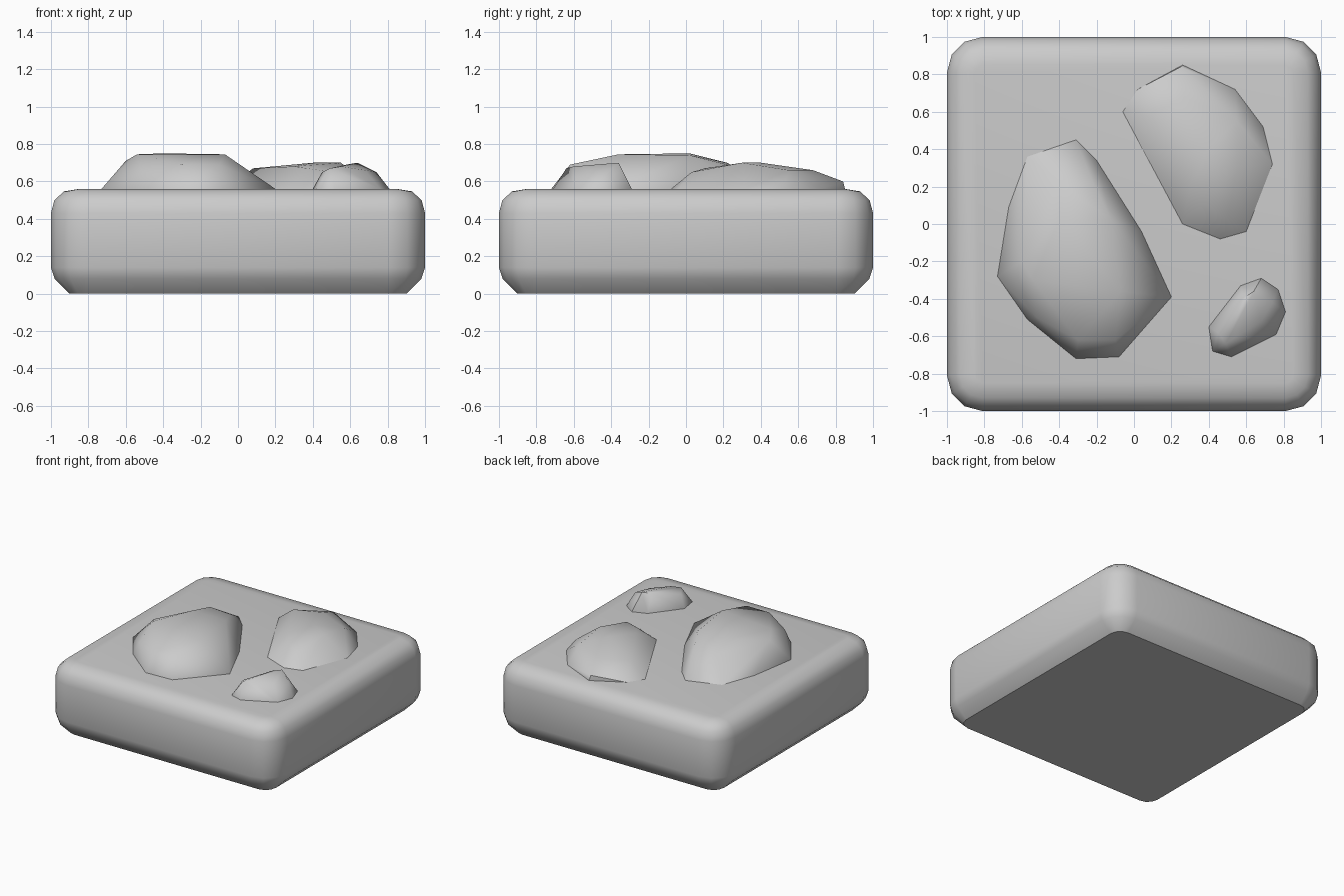
import bpy, bmesh, math

cube = bpy.data.objects.get("Cube")
if cube:
    bpy.data.objects.remove(cube, do_unlink=True)

stone = bpy.data.materials.new("stone grey")
stone.use_nodes = True
grey = (0.6, 0.6, 0.6, 1)
stone.diffuse_color = grey
stone.node_tree.nodes["Principled BSDF"].inputs["Base Color"].default_value = grey


def finish(name, bm, angle):
    bmesh.ops.recalc_face_normals(bm, faces=bm.faces)
    mesh = bpy.data.meshes.new(name)
    bm.to_mesh(mesh)
    bm.free()
    mesh.materials.append(stone)
    ob = bpy.data.objects.new(name, mesh)
    bpy.context.collection.objects.link(ob)
    bpy.ops.object.select_all(action='DESELECT')
    ob.select_set(True)
    bpy.context.view_layer.objects.active = ob
    bpy.ops.object.shade_smooth_by_angle(angle=math.radians(angle))


def rounded_square(bm, inset, z, radius=0.19, steps=3):
    """One ring of the block: a square with rounded corners."""
    r = max(radius - inset, 0.005)
    c = 1 - inset - r
    ring = []
    for k in range(4):
        sx, sy = ((1, 1), (-1, 1), (-1, -1), (1, -1))[k]
        for i in range(steps + 1):
            a = math.pi / 2 * (k + i / steps)
            ring.append(bm.verts.new((sx * c + r * math.cos(a), sy * c + r * math.sin(a), z)))
    return ring


# Block: stacked rings with a round top edge and a cut-off round underside
bm = bmesh.new()
profile = [(0.1, 0), (0.02, 0.08), (0, 0.14), (0, 0.43), (0.018, 0.5), (0.07, 0.547), (0.15, 0.56)]
rings = [rounded_square(bm, d, z) for d, z in profile]
for low, high in zip(rings, rings[1:]):
    n = len(low)
    for i in range(n):
        j = (i + 1) % n
        bm.faces.new((low[i], low[j], high[j], high[i]))
bm.faces.new(rings[0])
bm.faces.new(rings[-1])
finish("base_block", bm, 40)

TOP = 0.56


def rock(name, outline, crown):
    """Faceted stone: hull of a ground outline sunk into the block and some crown points."""
    bm = bmesh.new()
    for x, y in outline:
        bm.verts.new((x, y, TOP))
        bm.verts.new((x, y, TOP - 0.05))
    for p in crown:
        bm.verts.new(p)
    hull = bmesh.ops.convex_hull(bm, input=bm.verts)
    spare = [v for v in hull["geom_interior"] + hull["geom_unused"] if isinstance(v, bmesh.types.BMVert)]
    bmesh.ops.delete(bm, geom=list(set(spare)), context='VERTS')
    finish(name, bm, 45)


# Stones
rock("large_stone",
     [(-.57, .36), (-.67, .09), (-.73, -.28), (-.57, -.51), (-.31, -.72), (-.08, -.71),
      (.2, -.39), (.04, -.04), (-.2, .34), (-.31, .45)],
     [(-.54, -.3, .745), (-.07, -.36, .745), (-.4, .02, .75), (-.12, .02, .74), (-.6, -.2, .71),
      (-.3, -.62, .69), (-.1, -.62, .69), (-.4, .22, .7), (-.22, .22, .69), (-.52, -.5, .66)])

rock("middle_stone",
     [(-.06, .6), (.02, .72), (.26, .85), (.54, .72), (.69, .52), (.74, .32), (.6, -.04),
      (.46, -.08), (.26, 0)],
     [(.08, .58, .67), (.27, .68, .66), (.3, .2, .68), (.55, .3, .7), (.4, .4, .7),
      (.5, .03, .65), (.25, .84, .6), (.55, .55, .66), (.37, .1, .67)])

rock("small_stone",
     [(.4, -.55), (.42, -.68), (.52, -.71), (.76, -.59), (.81, -.47), (.77, -.35),
      (.68, -.29), (.57, -.33)],
     [(.45, -.58, .65), (.49, -.64, .67), (.64, -.36, .7), (.58, -.4, .69), (.74, -.42, .65),
      (.68, -.52, .66), (.55, -.6, .68)])
